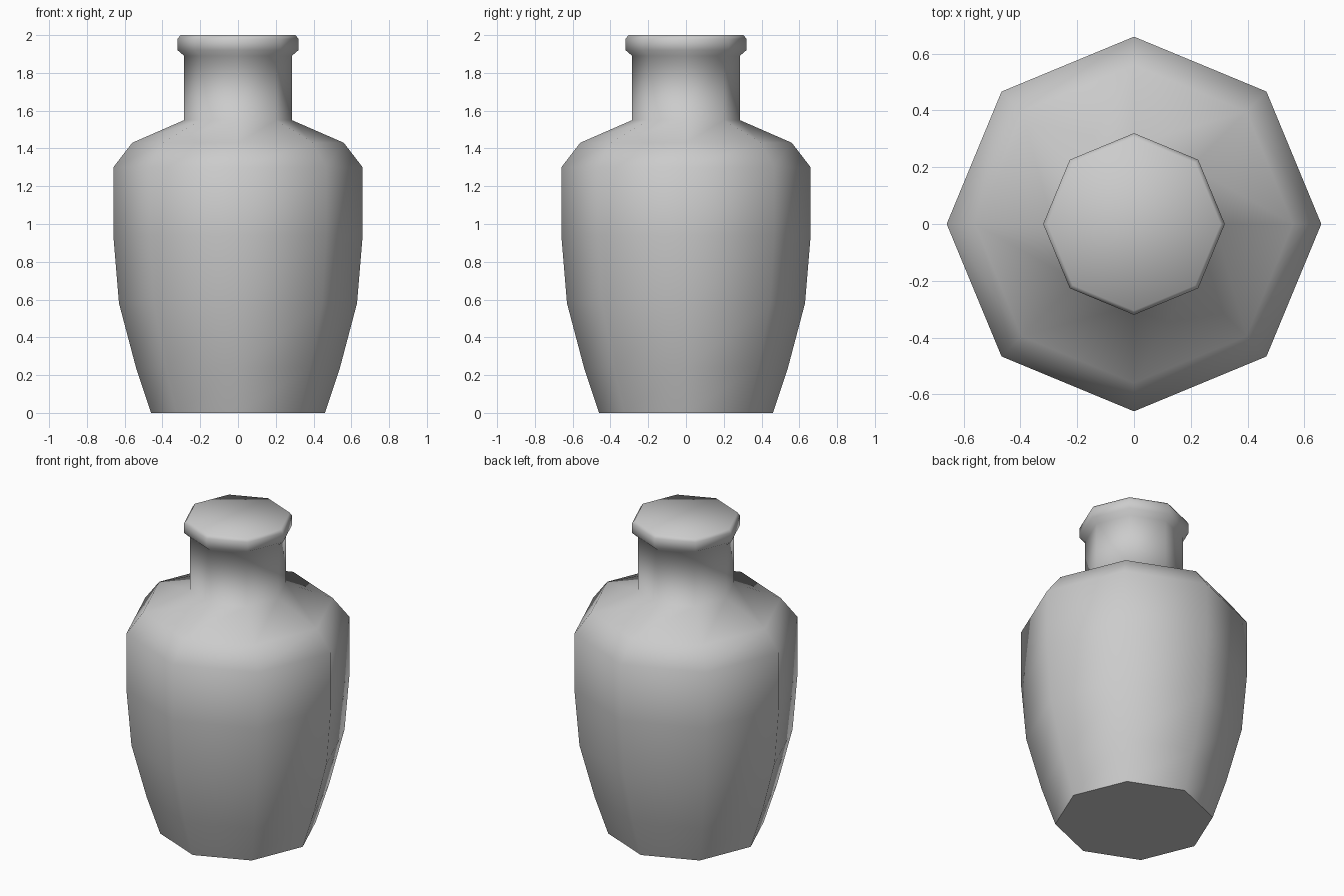
import bpy, bmesh, math

if "Cube" in bpy.data.objects:
    bpy.data.objects.remove(bpy.data.objects["Cube"])

SIDES = 8
# (radius, height) from the foot to the rim
PROFILE = [(0.46, 0.0), (0.54, 0.24), (0.63, 0.58), (0.66, 0.94), (0.66, 1.30),
           (0.56, 1.43), (0.285, 1.55), (0.285, 1.89), (0.32, 1.92),
           (0.32, 1.98), (0.305, 2.0)]

# Eight-sided lathe of the vase profile, corners on the axes
bm = bmesh.new()
rings = []
for r, z in PROFILE:
    rings.append([bm.verts.new((r * math.cos(math.tau * i / SIDES),
                                r * math.sin(math.tau * i / SIDES), z))
                  for i in range(SIDES)])
for low, high in zip(rings, rings[1:]):
    for i in range(SIDES):
        j = (i + 1) % SIDES
        bm.faces.new((low[i], low[j], high[j], high[i]))

# Closed foot and lid
bm.faces.new(list(reversed(rings[0])))
bm.faces.new(rings[-1])

mesh = bpy.data.meshes.new("vase")
bm.to_mesh(mesh)
bm.free()
vase = bpy.data.objects.new("vase", mesh)
bpy.context.collection.objects.link(vase)

# Smooth walls, crisp foot edge
bpy.context.view_layer.objects.active = vase
vase.select_set(True)
bpy.ops.object.shade_smooth_by_angle(angle=math.radians(70))
